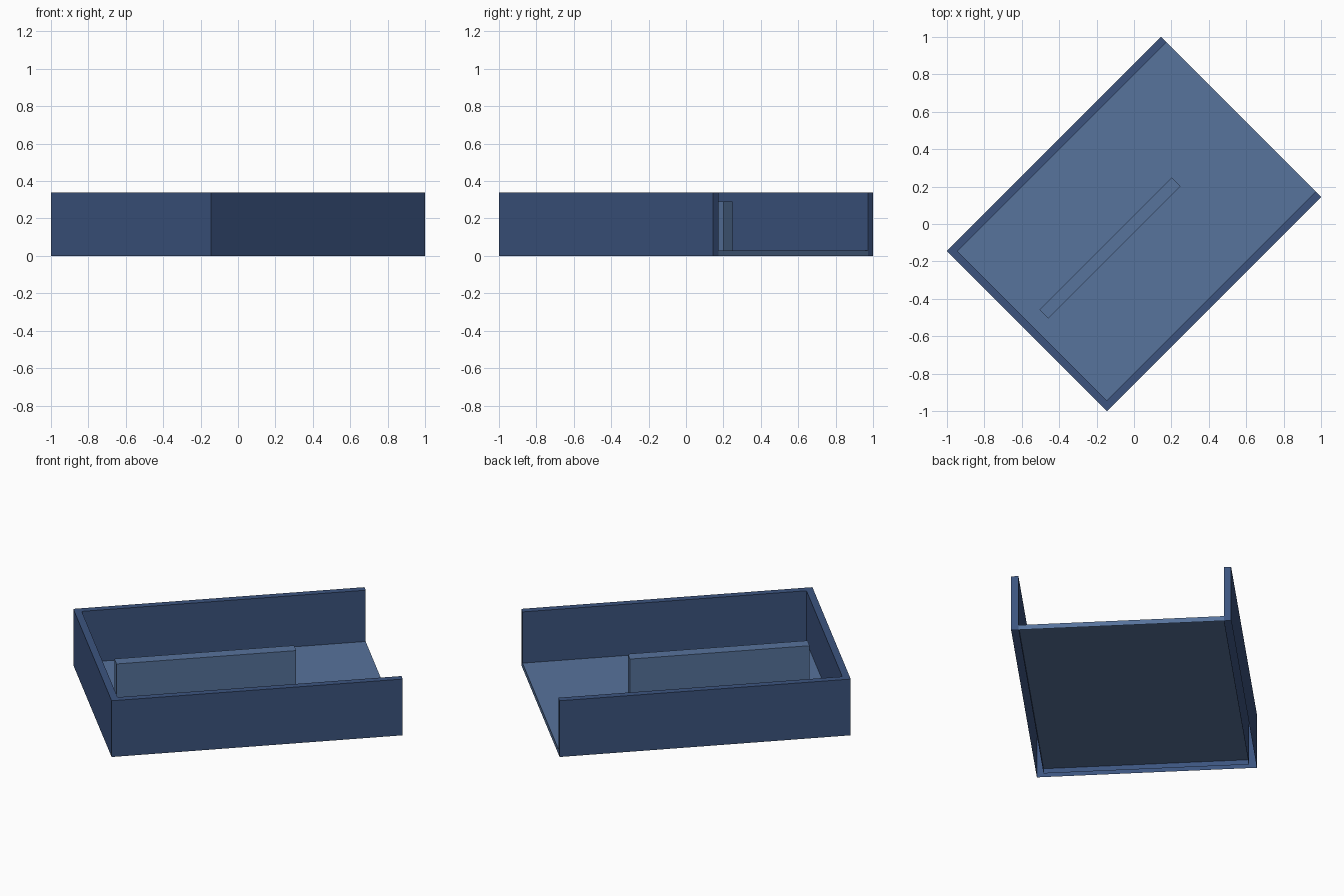
import bpy, bmesh, math
from mathutils import Matrix

if "Cube" in bpy.data.objects:
    bpy.data.objects.remove(bpy.data.objects["Cube"])

TURN = Matrix.Rotation(math.radians(45), 4, 'Z')
L, W, H = 0.81, 0.605, 0.34      # half length, half width, wall height
T, FLOOR = 0.04, 0.03            # wall thickness, floor level


def material(name, rgb):
    m = bpy.data.materials.new(name)
    srgb = [c / 255 for c in rgb]
    m.diffuse_color = [((c + 0.055) / 1.055) ** 2.4 for c in srgb] + [1]
    m.use_nodes = True
    m.node_tree.nodes["Principled BSDF"].inputs["Base Color"].default_value = m.diffuse_color
    return m


wall_blue = material("dark_blue", (60, 84, 127))
floor_blue = material("slate_blue", (87, 115, 156))


def finish(name, bm, mat):
    bm.transform(TURN)
    me = bpy.data.meshes.new(name)
    bm.to_mesh(me)
    bm.free()
    me.materials.append(mat)
    ob = bpy.data.objects.new(name, me)
    bpy.context.collection.objects.link(ob)


def drop_faces(bm, test):
    bm.normal_update()
    bmesh.ops.delete(bm, geom=[f for f in bm.faces if test(f.normal)], context='FACES')


def box(x0, x1, y0, y1, z0, z1):
    bm = bmesh.new()
    bmesh.ops.create_cube(bm, size=1)
    for v in bm.verts:
        v.co.x = x1 if v.co.x > 0 else x0
        v.co.y = y1 if v.co.y > 0 else y0
        v.co.z = z1 if v.co.z > 0 else z0
    return bm


# three-sided wall: U outline raised upward, underside left open
bm = bmesh.new()
outline = [(L, -W), (L, -W + T), (-L + T, -W + T), (-L + T, W - T),
           (L, W - T), (L, W), (-L, W), (-L, -W)]
base = bm.faces.new([bm.verts.new((x, y, 0)) for x, y in outline])
top = bmesh.ops.extrude_face_region(bm, geom=[base])['geom']
bmesh.ops.translate(bm, vec=(0, 0, H), verts=[g for g in top if isinstance(g, bmesh.types.BMVert)])
bmesh.ops.recalc_face_normals(bm, faces=bm.faces)
drop_faces(bm, lambda n: n.z < -0.5)
finish("walls", bm, wall_blue)

# floor sheet with a front lip at the open end
bm = box(-L + T, L, -W + T, W - T, 0, FLOOR)
drop_faces(bm, lambda n: n.z < 0.5 and n.x < 0.5)
finish("floor", bm, floor_blue)

# free-standing centre divider
finish("divider", box(-0.682, 0.318, -0.034, 0.034, FLOOR, 0.29), floor_blue)
